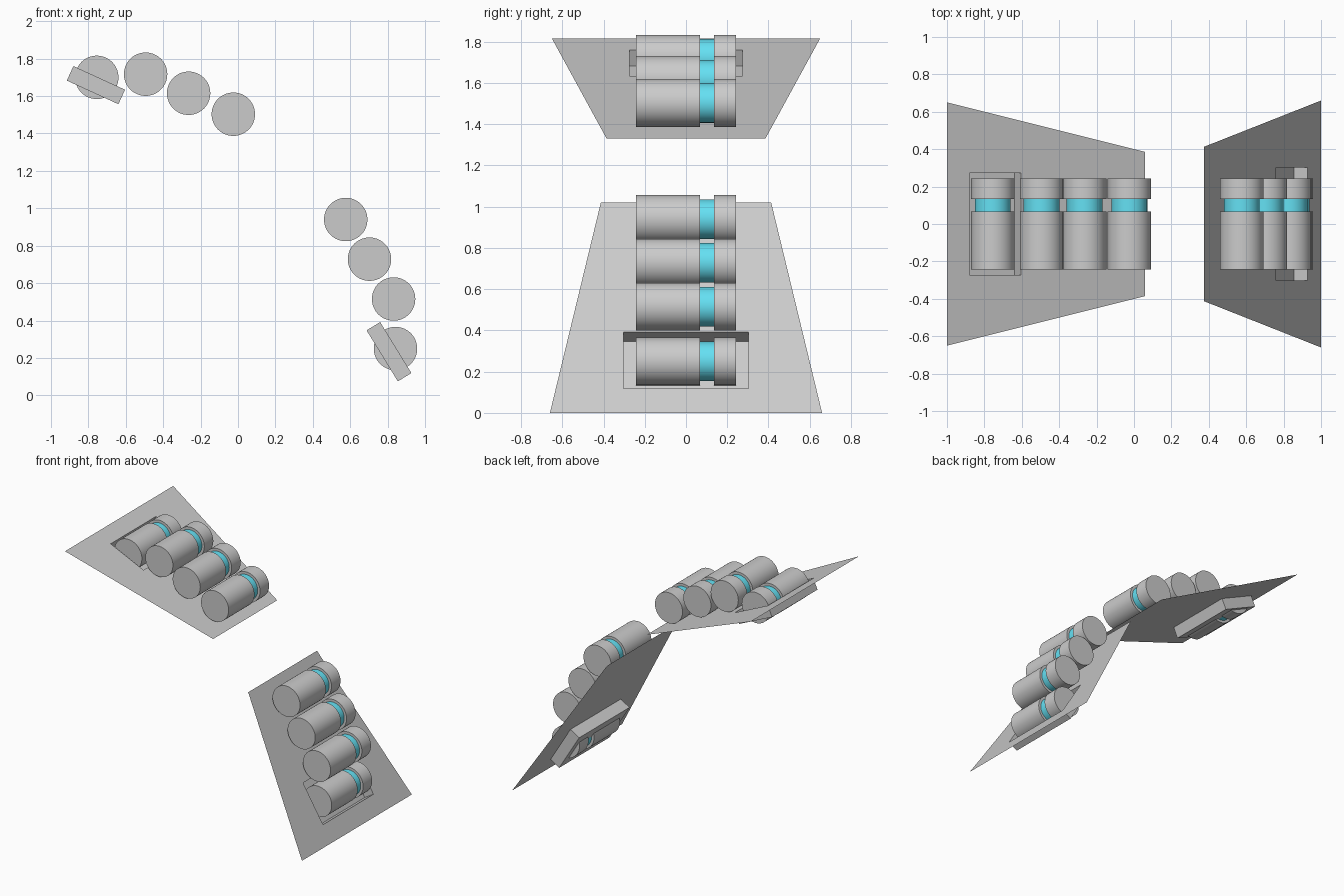
import bpy, bmesh, math
from mathutils import Vector

if "Cube" in bpy.data.objects:
    bpy.data.objects.remove(bpy.data.objects["Cube"])

cyan = bpy.data.materials.new("cyan_band")
cyan.diffuse_color = (0.13, 0.75, 0.9, 1)
cyan.use_nodes = True
cyan.node_tree.nodes["Principled BSDF"].inputs["Base Color"].default_value = cyan.diffuse_color


def finish(bm, name, mat=None, smooth=False, recalc=False):
    if recalc:
        bmesh.ops.recalc_face_normals(bm, faces=bm.faces)
    me = bpy.data.meshes.new(name)
    bm.to_mesh(me)
    bm.free()
    ob = bpy.data.objects.new(name, me)
    bpy.context.collection.objects.link(ob)
    if mat:
        me.materials.append(mat)
    if smooth:
        bpy.ops.object.select_all(action='DESELECT')
        ob.select_set(True)
        bpy.context.view_layer.objects.active = ob
        bpy.ops.object.shade_smooth_by_angle(angle=math.radians(30))
    return ob


def lathe(name, profile, x, z, mat=None, sides=64):
    """Revolve (radius, y) pairs around a y-parallel axis, closing the ends."""
    bm = bmesh.new()
    rings = []
    for r, y in profile:
        rings.append([bm.verts.new((x + r * math.cos(2 * math.pi * i / sides), y,
                                    z + r * math.sin(2 * math.pi * i / sides)))
                      for i in range(sides)])
    for a, b in zip(rings, rings[1:]):
        for i in range(sides):
            j = (i + 1) % sides
            bm.faces.new((a[i], a[j], b[j], b[i]))
    bm.faces.new(rings[0])
    bm.faces.new(rings[-1])
    return finish(bm, name, mat, True, True)


R, RB = 0.116, 0.096
Y0, Y1, Y2, Y3 = -0.242, 0.068, 0.135, 0.243


def roller(name, x, z):
    lathe(name + "_body", [(R, Y0), (R, Y1)], x, z)
    lathe(name + "_end", [(R, Y2), (R, Y3)], x, z)
    lathe(name + "_band", [(RB, Y1 - 0.004), (RB, Y2 + 0.004)], x, z, cyan)


def panel(name, top, low, w_top, w_low, x0, x1, w, depth):
    """Thin trapezoid sheet with a sunken rectangular tray between x0 and x1."""
    a, b = Vector((top[0], 0, top[1])), Vector((low[0], 0, low[1]))
    d = (b - a).normalized()
    down = Vector((d.z, 0, -d.x))  # below the sheet

    def point(x, y, h=0):
        p = a.lerp(b, (x - a.x) / (b.x - a.x)) + down * h
        return (p.x, y, p.z)

    bm = bmesh.new()
    outer = [bm.verts.new(point(*c)) for c in
             ((a.x, -w_top), (b.x, -w_low), (b.x, w_low), (a.x, w_top))]
    corners = ((x0, -w), (x1, -w), (x1, w), (x0, w))
    rim = [bm.verts.new(point(*c)) for c in corners]
    for i in range(4):
        j = (i + 1) % 4
        bm.faces.new((outer[i], outer[j], rim[j], rim[i]))
    finish(bm, name + "_sheet")

    # tray walls and floor
    bm = bmesh.new()
    rim = [bm.verts.new(point(*c)) for c in corners]
    floor = [bm.verts.new(point(*c, depth)) for c in corners]
    for i in range(4):
        j = (i + 1) % 4
        bm.faces.new((rim[i], rim[j], floor[j], floor[i]))
    bm.faces.new(floor)
    finish(bm, name + "_tray")


panel("upper", (-1, 1.815), (0.06, 1.33), 0.65, 0.385, -0.88, -0.604, 0.273, 0.085)
panel("lower", (0.375, 1.02), (1, 0), 0.413, 0.66, 0.76, 0.927, 0.303, 0.085)

# rollers resting on the sheets, the outermost sunk in each tray
for side, spots in (("upper", ((-0.755, 1.70), (-0.494, 1.717), (-0.264, 1.615), (-0.025, 1.503))),
                    ("lower", ((0.576, 0.94), (0.703, 0.728), (0.832, 0.515), (0.842, 0.25)))):
    for n, (x, z) in enumerate(spots, 1):
        roller(f"{side}_roller_{n}", x, z)
